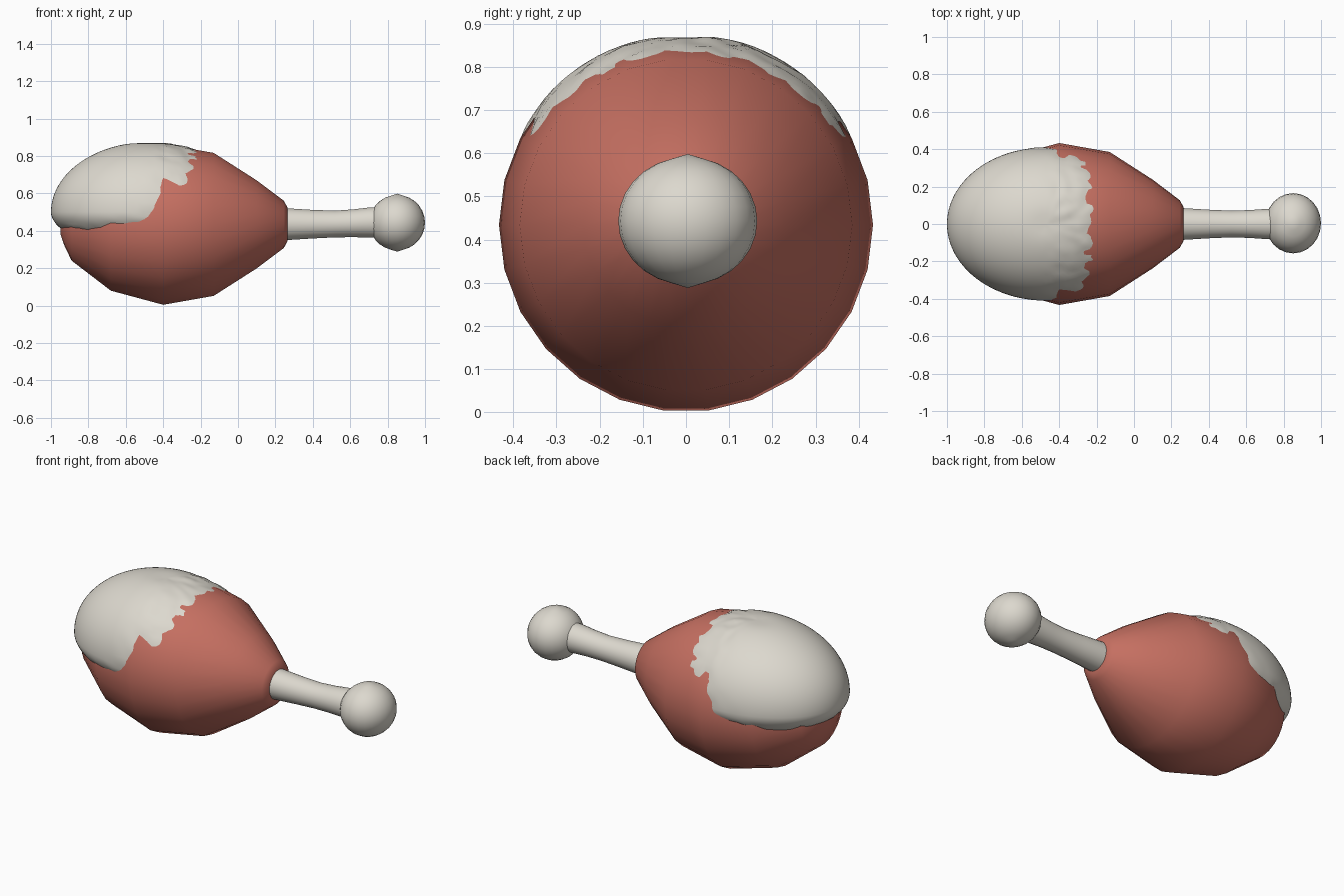
import bpy, bmesh, math
from mathutils import Vector, noise

cube = bpy.data.objects.get("Cube")
if cube:
    bpy.data.objects.remove(cube, do_unlink=True)

AXIS_Z = 0.434


def material(name, rgb):
    m = bpy.data.materials.new(name)
    m.use_nodes = True
    m.diffuse_color = (*rgb, 1)
    m.node_tree.nodes["Principled BSDF"].inputs["Base Color"].default_value = (*rgb, 1)
    return m


def finish(name, bm, mat):
    """Turn a bmesh into a smooth shaded object."""
    bmesh.ops.recalc_face_normals(bm, faces=bm.faces)
    for f in bm.faces:
        f.smooth = True
    mesh = bpy.data.meshes.new(name)
    bm.to_mesh(mesh)
    bm.free()
    mesh.materials.append(mat)
    obj = bpy.data.objects.new(name, mesh)
    bpy.context.collection.objects.link(obj)
    return obj


def lathe(name, profile, sides, mat):
    """Rings of (x, radius, centre z) joined along the x axis."""
    bm = bmesh.new()
    rings = []
    for x, r, z in profile:
        angles = [2 * math.pi * (i + 0.5) / sides for i in range(sides)]
        rings.append([bm.verts.new((x, r * math.sin(a), z + r * math.cos(a))) for a in angles])
    for a, b in zip(rings, rings[1:]):
        for i in range(sides):
            j = (i + 1) % sides
            bm.faces.new((a[i], a[j], b[j], b[i]))
    bm.faces.new(rings[0])
    bm.faces.new(rings[-1])
    return finish(name, bm, mat)


red = material("meat red", (0.56, 0.16, 0.12))
bone = material("bone white", (0.72, 0.69, 0.62))

# Meat: a coarse teardrop
MEAT = [(-0.95, 0.05), (-0.93, 0.11), (-0.89, 0.195), (-0.68, 0.357), (-0.4, 0.433),
        (-0.13, 0.385), (0.1, 0.237), (0.245, 0.127), (0.265, 0.09)]
lathe("meat", [(x, r, AXIS_Z) for x, r in MEAT], 26, red)


def meat_radius(x):
    for (x0, r0), (x1, r1) in zip(MEAT, MEAT[1:]):
        if x0 <= x <= x1:
            return r0 + (r1 - r0) * (x - x0) / (x1 - x0)
    return 0


# Pale cap: an egg with a flatter underside, ragged where it meets the meat
bm = bmesh.new()
bmesh.ops.create_uvsphere(bm, u_segments=96, v_segments=48, radius=1)
centre = Vector((-0.47, 0, 0.5))
for v in bm.verts:
    n = v.co.copy()
    height = 0.375 if n.z > 0 else 0.2
    dent = 0.008 * max(0, n.z) ** 80
    v.co = centre + Vector((0.53 * n.x, 0.41 * n.y, height * n.z - dent))
    gap = math.hypot(v.co.y, v.co.z - AXIS_Z) - meat_radius(v.co.x)
    near = max(0, 1 - abs(gap) / 0.03)
    v.co += n * (0.008 * near * noise.noise(v.co * 18))
finish("pale_cap", bm, bone)

# Bone shaft, slightly waisted
lathe("bone_shaft", [(0.22, 0.087, 0.434), (0.27, 0.085, 0.435), (0.4, 0.077, 0.435),
                     (0.52, 0.072, 0.436), (0.62, 0.075, 0.44), (0.7, 0.081, 0.444),
                     (0.76, 0.083, 0.444)], 24, bone)

# Knob with slightly pointed poles
bm = bmesh.new()
bmesh.ops.create_uvsphere(bm, u_segments=24, v_segments=14, radius=1)
for v in bm.verts:
    n = v.co.copy()
    lift = 0.148 if abs(n.z) < 0.99 else 0.155
    v.co = Vector((0.851 + 0.149 * n.x, 0.004 + 0.161 * n.y, 0.443 + lift * n.z))
finish("bone_knob", bm, bone)

# Keep the sharp rims at the closed ends
for o in bpy.context.scene.objects:
    o.select_set(o.name in {"meat", "bone_shaft"})
bpy.context.view_layer.objects.active = bpy.data.objects["meat"]
bpy.ops.object.shade_smooth_by_angle(angle=math.radians(50))
